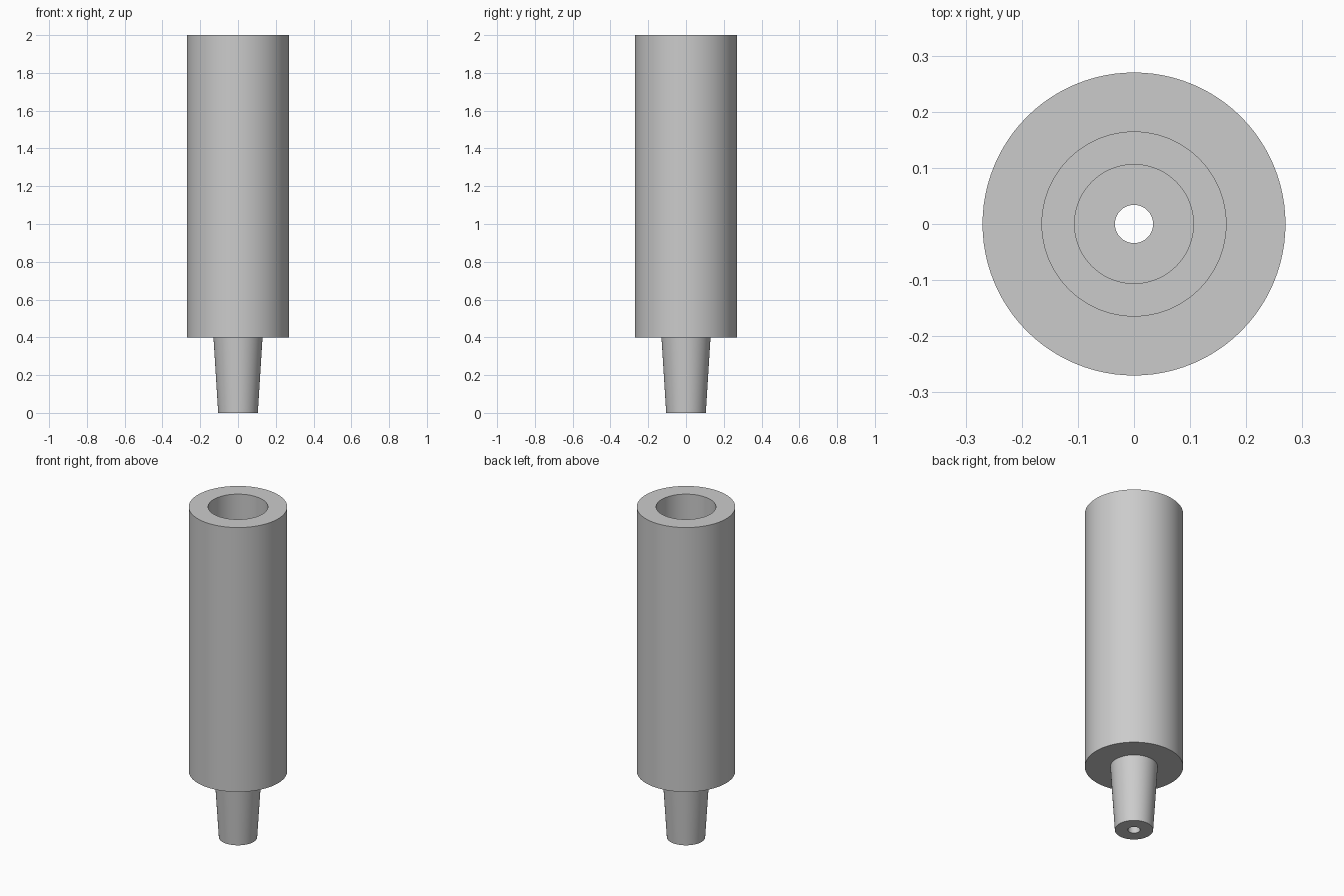
import bpy, math

if "Cube" in bpy.data.objects:
    bpy.data.objects.remove(bpy.data.objects["Cube"])

SEGMENTS = 96

# Closed wall section (radius, z): nozzle, barrel, then stepped bore back down
profile = [
    (0.034, 0.0), (0.105, 0.0), (0.13, 0.4),
    (0.27, 0.4), (0.27, 2.0),
    (0.164, 2.0), (0.164, 1.2),
    (0.106, 1.2), (0.106, 0.5),
    (0.034, 0.5),
]


def revolve(name, section):
    n = len(section)
    verts, faces = [], []
    for i in range(SEGMENTS):
        a = 2 * math.pi * i / SEGMENTS
        verts += [(r * math.cos(a), r * math.sin(a), z) for r, z in section]
        j = (i + 1) % SEGMENTS
        for k in range(n):
            m = (k + 1) % n
            faces.append((i * n + k, j * n + k, j * n + m, i * n + m))
    mesh = bpy.data.meshes.new(name)
    mesh.from_pydata(verts, [], faces)
    mesh.update()
    obj = bpy.data.objects.new(name, mesh)
    bpy.context.collection.objects.link(obj)
    return obj


# Hollow barrel with tapered nozzle
body = revolve("barrel_with_nozzle", profile)
bpy.context.view_layer.objects.active = body
body.select_set(True)
bpy.ops.object.shade_smooth_by_angle(angle=math.radians(30))
